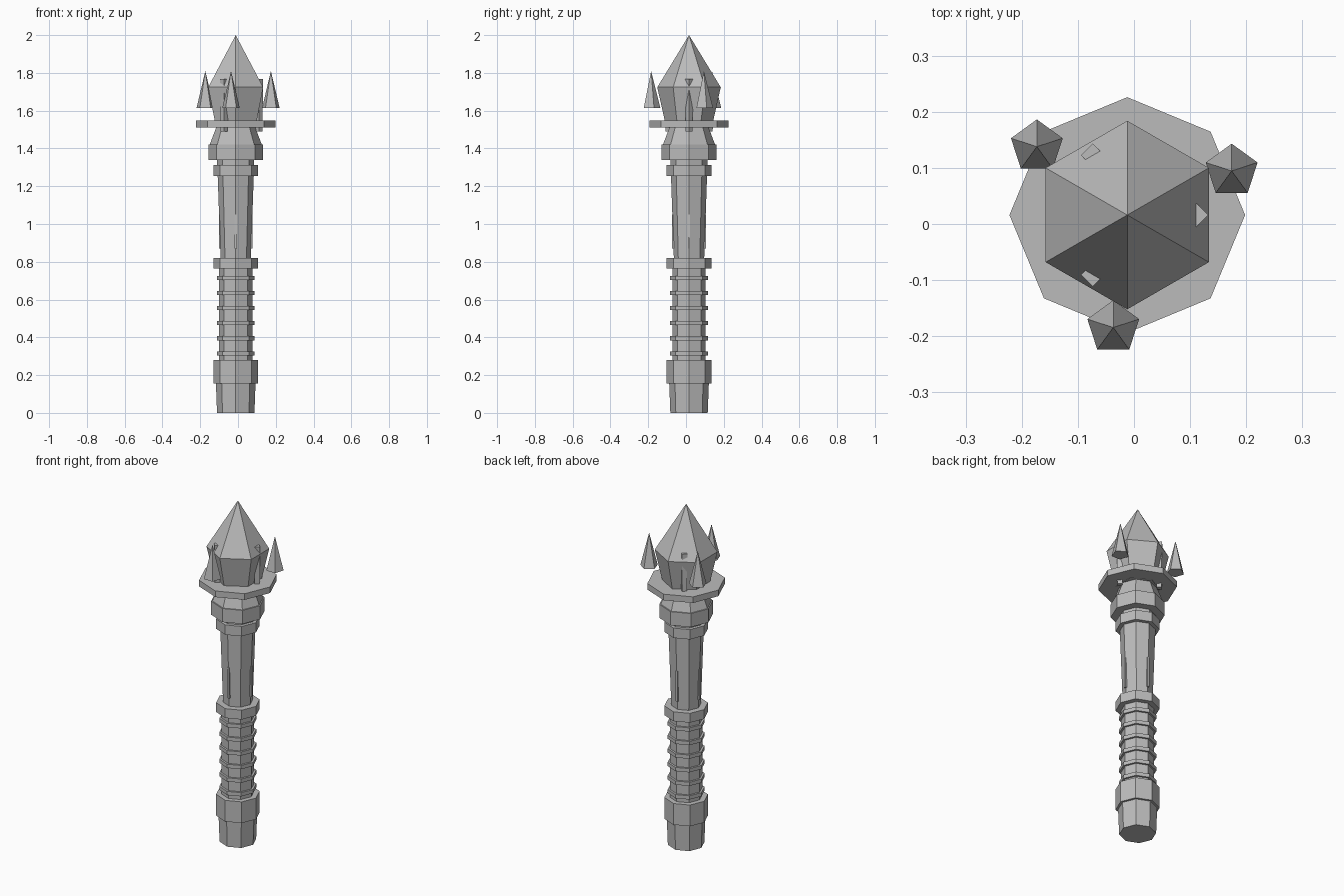
import bpy, bmesh, math

if "Cube" in bpy.data.objects:
    bpy.data.objects.remove(bpy.data.objects["Cube"])

CX, CY = -0.012, 0.016  # axis of the staff

grey = bpy.data.materials.new("stone_grey")
grey.diffuse_color = (0.5, 0.5, 0.5, 1)
grey.use_nodes = True
grey.node_tree.nodes["Principled BSDF"].inputs["Base Color"].default_value = grey.diffuse_color


def finish(name, bm):
    bmesh.ops.recalc_face_normals(bm, faces=bm.faces)
    me = bpy.data.meshes.new(name)
    bm.to_mesh(me)
    bm.free()
    me.materials.append(grey)
    ob = bpy.data.objects.new(name, me)
    bpy.context.collection.objects.link(ob)
    return ob


def turned(name, profile, sides=8, start=0.0, x=0.0, y=0.0):
    """Closed faceted solid from (radius, z) pairs; radius 0 makes a point."""
    bm = bmesh.new()
    rings = []
    for r, z in profile:
        if r == 0:
            rings.append([bm.verts.new((CX + x, CY + y, z))])
            continue
        angles = [math.radians(start) + math.tau * i / sides for i in range(sides)]
        rings.append([bm.verts.new((CX + x + r * math.cos(a),
                                    CY + y + r * math.sin(a), z)) for a in angles])
    for lo, hi in zip(rings, rings[1:]):
        for i in range(sides):
            j = (i + 1) % sides
            if len(hi) == 1:
                bm.faces.new((lo[i], lo[j], hi[0]))
            else:
                bm.faces.new((lo[i], lo[j], hi[j], hi[i]))
    for ring in (rings[0], rings[-1]):
        if len(ring) > 1:
            bm.faces.new(ring)
    return finish(name, bm)


# Handle
turned("pommel", [(0.099, 0), (0.105, 0.16)])
turned("pommel_ring", [(0.118, 0.155), (0.118, 0.28)])
turned("grip", [(0.088, 0.27), (0.088, 0.77)])
for i in range(6):
    z = 0.315 + 0.08 * i
    turned(f"grip_band_{i + 1}", [(0.1, z - 0.011), (0.1, z + 0.011)])
turned("middle_collar", [(0.118, 0.765), (0.118, 0.82)])

# Upper shaft with four thin inlays on its corners
turned("shaft", [(0.08, 0.81), (0.096, 1.27)])
for i in range(4):
    a = math.tau * i / 4
    turned(f"shaft_inlay_{i + 1}", [(0.009, 0.87), (0.009, 1.05)], 4, 45,
           0.083 * math.cos(a), 0.083 * math.sin(a))
turned("upper_collar", [(0.118, 1.255), (0.118, 1.313)])
turned("neck", [(0.098, 1.30), (0.098, 1.35)])

# Head
turned("head_ring", [(0.145, 1.34), (0.145, 1.42)])
turned("head_taper", [(0.14, 1.415), (0.1, 1.52)])
turned("head_plate", [(0.21, 1.512), (0.21, 1.548)])
turned("crystal", [(0.12, 1.51), (0.168, 1.724), (0, 2.0)], 6, 90)

# Prongs holding the crystal, and floating spikes
for i in range(3):
    a = math.tau * i / 3
    turned(f"prong_{i + 1}", [(0.019, 1.49), (0.021, 1.767)], 4, 0,
           0.123 * math.cos(a), 0.123 * math.sin(a))
    b = a + math.radians(22.9)
    turned(f"spike_{i + 1}", [(0.0485, 1.615), (0, 1.81)], 5, 90,
           0.202 * math.cos(b), 0.202 * math.sin(b))
